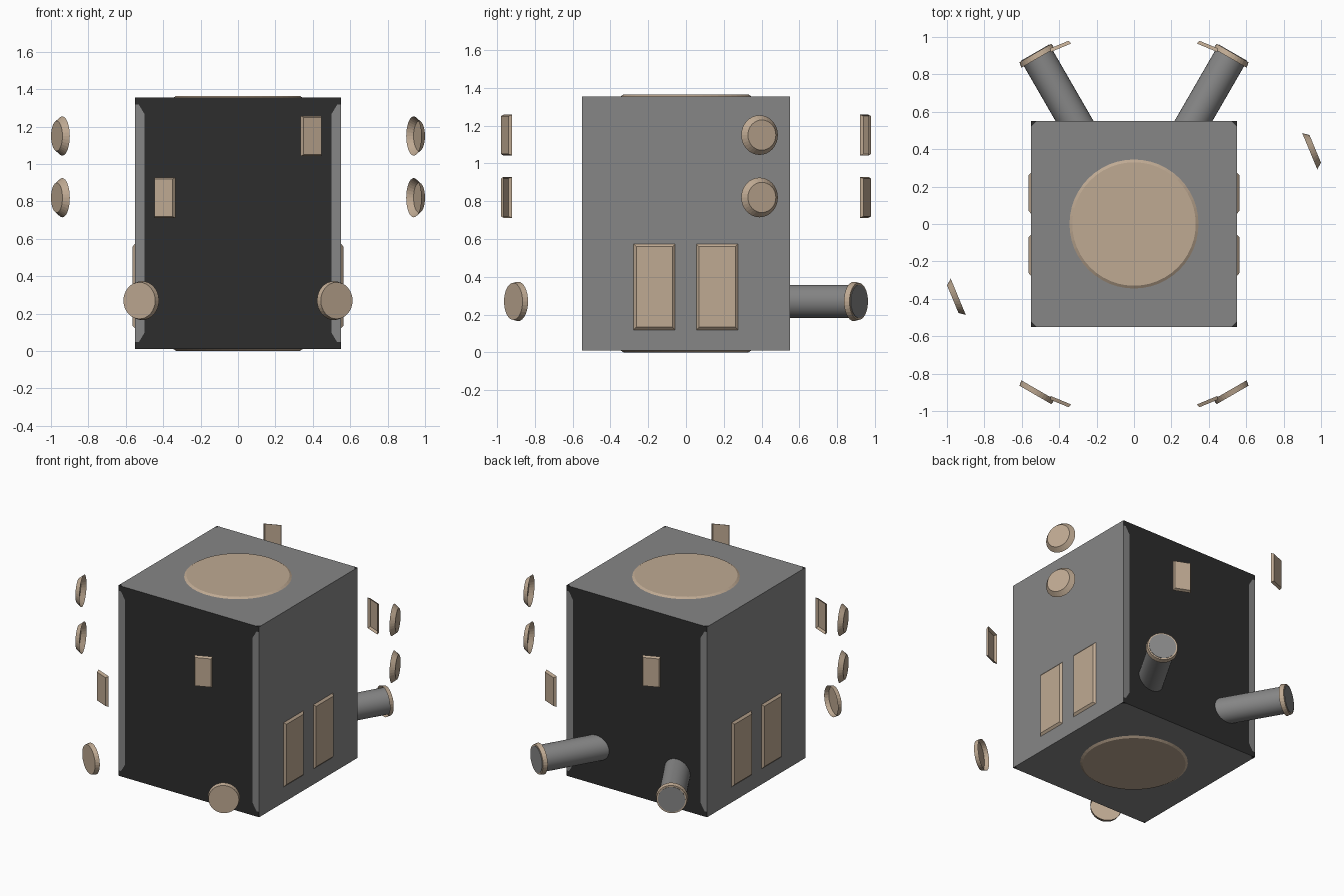
import bpy, bmesh
from math import cos, sin, pi, radians
from mathutils import Matrix, Vector

cube = bpy.data.objects.get("Cube")
if cube:
    bpy.data.objects.remove(cube, do_unlink=True)


def material(name, rgb):
    m = bpy.data.materials.new(name)
    m.use_nodes = True
    m.diffuse_color = (*rgb, 1)
    m.node_tree.nodes["Principled BSDF"].inputs["Base Color"].default_value = (*rgb, 1)
    return m


GREY = material("mid grey", (0.24, 0.24, 0.24))
DARK = material("dark grey", (0.026, 0.026, 0.026))
TAN = material("tan", (0.52, 0.40, 0.29))


def finish(bm, name, mats, matrix=Matrix()):
    mesh = bpy.data.meshes.new(name)
    bm.to_mesh(mesh)
    bm.free()
    for m in mats:
        mesh.materials.append(m)
    ob = bpy.data.objects.new(name, mesh)
    ob.matrix_world = matrix
    bpy.context.collection.objects.link(ob)
    return ob


def facing(n, origin):
    """Frame whose local z points along n and local y points up."""
    n = Vector(n).normalized()
    up = Vector((0, 1, 0)) if abs(n.z) > 0.9 else Vector((0, 0, 1))
    m = Matrix((up.cross(n), up, n)).transposed().to_4x4()
    m.translation = origin
    return m


def circle(r, sides=32):
    return [(r * cos(2 * pi * i / sides), r * sin(2 * pi * i / sides)) for i in range(sides)]


def rect(w, h):
    return [(w, h), (-w, h), (-w, -h), (w, -h)]


def tray(name, base, top, depth, matrix, mat=TAN):
    """Shallow shell, open at the back, capped at the front."""
    bm = bmesh.new()
    lo = [bm.verts.new((x, y, 0)) for x, y in base]
    hi = [bm.verts.new((x, y, depth)) for x, y in top]
    for i in range(len(lo)):
        j = (i + 1) % len(lo)
        bm.faces.new((lo[i], lo[j], hi[j], hi[i]))
    bm.faces.new(hi)
    return finish(bm, name, [mat], matrix)


def radial(angle, dist, z):
    """Frame facing outward at a compass angle (degrees from +x)."""
    n = Vector((cos(radians(angle)), sin(radians(angle)), 0))
    return facing(n, n * dist + Vector((0, 0, z)))


# Body: grey box, dark front and back with grey edge strips, dark corner tips
HALF, LOW, HIGH = 0.55, 0.01, 1.355
MID = (LOW + HIGH) / 2
bm = bmesh.new()
bmesh.ops.create_cube(bm, size=1)
bmesh.ops.scale(bm, vec=(2 * HALF, 2 * HALF, HIGH - LOW), verts=bm.verts)
bmesh.ops.translate(bm, vec=(0, 0, MID), verts=bm.verts)


def cut(co, no):
    bmesh.ops.bisect_plane(bm, geom=bm.verts[:] + bm.edges[:] + bm.faces[:],
                           plane_co=co, plane_no=no)


STRIP, END = 0.5, 0.635
for s in (-1, 1):
    cut((s * STRIP, 0, 0), (1, 0, 0))
    cut((0, 0, MID + s * END), (0, 0, 1))
    for t in (-1, 1):
        cut((s * 0.535, t * 0.535, 0), (s, t, 0))
        cut((s * STRIP, 0, MID + t * (END - 0.05)), (-s * 5, 0, t * 3))
bm.normal_update()
for f in bm.faces:
    c, n = f.calc_center_median(), f.normal
    x, z = abs(c.x), abs(c.z - MID)
    if abs(n.y) > 0.9:
        strip = x > STRIP and z < END and 3 * (z - END + 0.05) < 5 * (x - STRIP)
        f.material_index = 0 if strip else 1
    elif abs(n.z) > 0.9:
        f.material_index = 1 if x + abs(c.y) > 1.07 else 0
finish(bm, "body", [GREY, DARK])

# Round hatches on the top and bottom
for name, s, z in (("top_hatch", 1, HIGH), ("bottom_hatch", -1, LOW)):
    tray(name, circle(0.345, 48), circle(0.33, 48), 0.01, facing((0, 0, s), (0, 0, z)))

# Everything here repeats after half a turn
for turn, side in ((0, "left"), (180, "right")):
    s = 1 if turn == 0 else -1
    # Raised panels on the side walls
    for i, y in enumerate((-0.167, 0.165)):
        tray(f"{side}_wall_panel_{i + 1}", rect(0.11, 0.227), rect(0.096, 0.213), 0.013,
             facing((s, 0, 0), (s * HALF, y, 0.347)))
    # Floating round caps
    for i, z in enumerate((1.15, 0.82)):
        tray(f"{side}_round_cap_{i + 1}", circle(0.105), circle(0.08), 0.032,
             radial(turn + 22.5, 1.017, z))
    # Floating rectangular plates, high and low
    for level, a, z in (("high", -67.5, 1.15), ("low", -112.5, 0.82)):
        tray(f"{side}_{level}_plate", rect(0.06, 0.108), rect(0.052, 0.1), 0.019,
             radial(turn + a, 1.02, z))

# Floating front discs, and back tubes with end rings
for side, s in (("left", 1), ("right", -1)):
    for place, a in (("front_disc", -90 + 30 * s), ("back_ring", 90 - 30 * s)):
        tray(f"{side}_{place}", circle(0.104), circle(0.098), 0.03, radial(a, 1.025, 0.27))
    tube = tray(f"{side}_back_tube", circle(0.088), circle(0.088), 0.558,
                radial(90 - 30 * s, 0.5, 0.27), GREY)
    bpy.ops.object.select_all(action="DESELECT")
    tube.select_set(True)
    bpy.context.view_layer.objects.active = tube
    bpy.ops.object.shade_smooth_by_angle(angle=radians(30))
